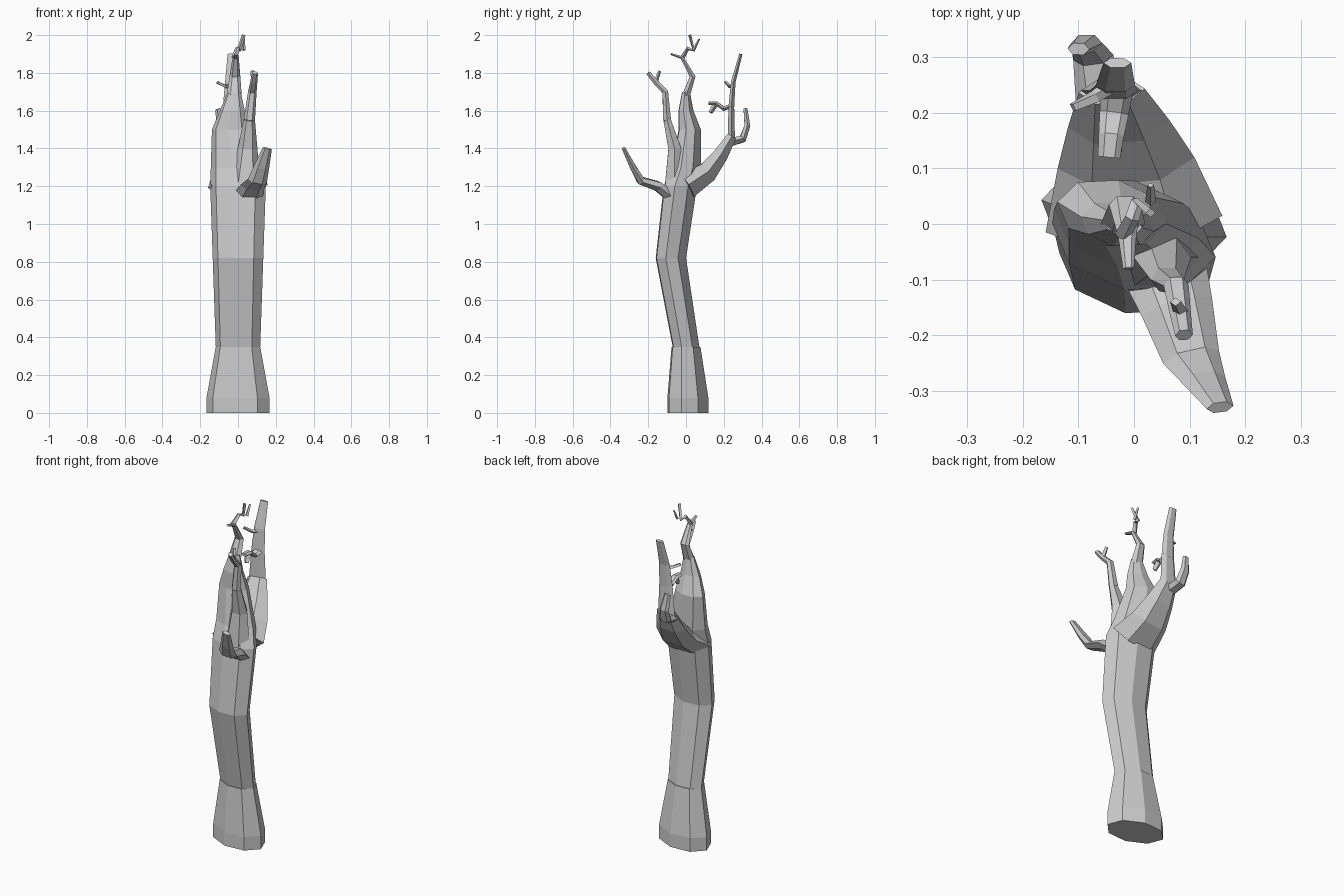
import bpy, bmesh, math
from mathutils import Vector

if "Cube" in bpy.data.objects:
    bpy.data.objects.remove(bpy.data.objects["Cube"], do_unlink=True)

bark = bpy.data.materials.new("grey_bark")
bark.use_nodes = True
colour = (0.6, 0.6, 0.6, 1)
bark.diffuse_color = colour
bark.node_tree.nodes["Principled BSDF"].inputs["Base Color"].default_value = colour


def blend(pair, factor):
    """Value between the start and the end of a pair."""
    start, end = pair
    return start + (end - start) * factor


def ring_axes(centres, index, upright):
    """Width and depth directions of the ring at one point of a limb."""
    if upright:
        along, across = Vector((0, 0, 1)), Vector((1, -.2, 0))
    else:
        along, across = Vector((0, 0, 0)), Vector((1, 0, 0))
        if index > 0:
            along += (centres[index] - centres[index - 1]).normalized()
        if index < len(centres) - 1:
            along += (centres[index + 1] - centres[index]).normalized()
        along.normalize()
    across = (across - along * across.dot(along)).normalized()
    return across, along.cross(across)


def limb(name, path, x, width, flat=.6, sides=6, upright=False):
    """Loft a tapering flat-sided limb along (y, z) points.

    x and width hold the values at the root and the tip; flat is depth / width.
    """
    # Evenly taper along the length of the path
    lengths = [0]
    for here, there in zip(path, path[1:]):
        lengths.append(lengths[-1] + math.dist(here, there))
    factors = [length / lengths[-1] for length in lengths]
    centres = [Vector((blend(x, f), y, z)) for f, (y, z) in zip(factors, path)]

    bm = bmesh.new()
    rings = []
    for index, (centre, factor) in enumerate(zip(centres, factors)):
        across, deep = ring_axes(centres, index, upright)
        radius = blend(width, factor)
        angles = [math.tau * k / sides for k in range(sides)]
        rings.append([
            bm.verts.new(centre + radius * (across * math.cos(a) + deep * flat * math.sin(a)))
            for a in angles])
    for low, high in zip(rings, rings[1:]):
        for k in range(sides):
            n = (k + 1) % sides
            bm.faces.new((low[k], low[n], high[n], high[k]))
    bm.faces.new(rings[0])
    bm.faces.new(rings[-1])
    bmesh.ops.recalc_face_normals(bm, faces=bm.faces)

    mesh = bpy.data.meshes.new(name)
    bm.to_mesh(mesh)
    bm.free()
    mesh.materials.append(bark)
    bpy.context.collection.objects.link(bpy.data.objects.new(name, mesh))


def trunk_part(name, path, width, flat):
    """One stage of the eight-sided trunk, with level rings."""
    limb(name, path, x=(0, 0), width=width, flat=flat, sides=8, upright=True)


def twig(name, path, x, width):
    """A thin four-sided offshoot."""
    limb(name, path, x=x, width=width, flat=.8, sides=4)


# Trunk, from the flared foot up to the narrow neck
trunk_part("trunk_base", [(.01, 0), (.01, .08)], width=(.17, .17), flat=.65)
trunk_part("trunk_flare", [(.01, .08), (0, .35)], width=(.17, .12), flat=.65)
trunk_part("trunk_shaft", [(0, .35), (-.08, .82), (-.03, 1.2)], width=(.12, .15), flat=.6)
limb("trunk_crown", [(-.03, 1.2), (0, 1.3), (.02, 1.5)],
     x=(0, -.04), width=(.15, .1), sides=8, upright=True)
limb("trunk_neck", [(.02, 1.5), (0, 1.6), (0, 1.7)],
     x=(-.04, -.02), width=(.1, .035), sides=8, upright=True)

# Bent leader at the top, with a forked twig
limb("leader", [(0, 1.68), (.035, 1.78), (-.02, 1.88), (-.08, 1.9)],
     x=(-.02, -.01), width=(.04, .01))
twig("leader_twig", [(-.02, 1.88), (.01, 1.93), (.04, 1.92), (.02, 2)],
     x=(-.02, .03), width=(.015, .01))
twig("leader_fork", [(.04, 1.92), (.07, 1.98)], x=(.03, .03), width=(.01, .006))

# Low front branch, broad and flat
limb("front_low_branch", [(-.07, 1.14), (-.15, 1.2), (-.24, 1.23), (-.28, 1.3), (-.33, 1.4)],
     x=(.05, .155), width=(.08, .025), flat=.45)

# Upright front branch with its twig
limb("front_high_branch", [(-.06, 1.2), (-.06, 1.4), (-.1, 1.55)],
     x=(.04, .06), width=(.08, .03), flat=.75)
limb("front_high_tip", [(-.1, 1.55), (-.11, 1.7), (-.16, 1.75), (-.2, 1.8)],
     x=(.06, .09), width=(.03, .016), flat=.8)
twig("front_high_twig", [(-.16, 1.75), (-.14, 1.81)], x=(.085, .075), width=(.014, .01))

# Broad back branch and its offshoots
limb("back_branch", [(0, 1.2), (.11, 1.27), (.18, 1.36), (.24, 1.46)],
     x=(0, -.04), width=(.16, .06), flat=.5)
limb("back_stem", [(.24, 1.45), (.24, 1.62), (.25, 1.75), (.29, 1.9)],
     x=(-.04, -.03), width=(.055, .025), flat=.4)
limb("back_outer_shoot", [(.22, 1.43), (.3, 1.45), (.325, 1.52), (.315, 1.61)],
     x=(-.06, -.1), width=(.045, .02))
limb("back_inner_shoot", [(.25, 1.63), (.2, 1.61), (.16, 1.64), (.12, 1.64)],
     x=(-.03, -.045), width=(.03, .02), flat=.5)
twig("back_inner_hook", [(.16, 1.64), (.13, 1.59)], x=(-.045, -.035), width=(.02, .014))
twig("back_side_twig", [(.25, 1.73), (.23, 1.73), (.21, 1.75)],
     x=(-.04, -.11), width=(.014, .01))
